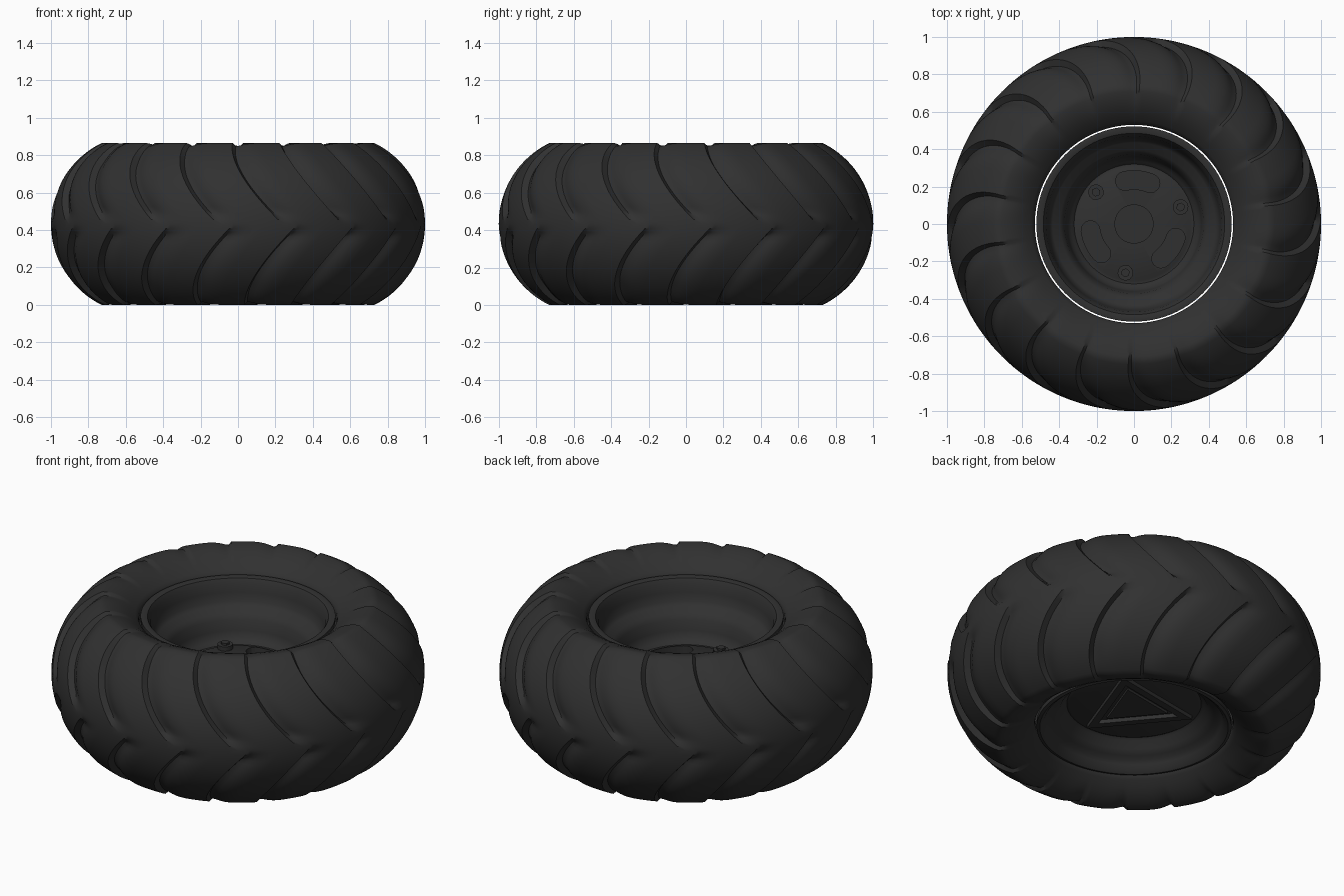
import bpy, bmesh, math
from math import sin, cos, radians, hypot

if "Cube" in bpy.data.objects:
    bpy.data.objects.remove(bpy.data.objects["Cube"])

black = bpy.data.materials.new("black_rubber")
black.diffuse_color = (0.03, 0.03, 0.03, 1)
black.use_nodes = True
black.node_tree.nodes["Principled BSDF"].inputs["Base Color"].default_value = black.diffuse_color

MID, TOP = 0.4325, 0.865          # half width and full width of the tyre
LUGS, COLS = 18, 16               # lugs per row, grid columns per lug


def finish(name, bm, angle=32, smooth=True):
    bmesh.ops.remove_doubles(bm, verts=bm.verts, dist=1e-5)
    bmesh.ops.recalc_face_normals(bm, faces=bm.faces)
    me = bpy.data.meshes.new(name)
    bm.to_mesh(me)
    bm.free()
    ob = bpy.data.objects.new(name, me)
    bpy.context.collection.objects.link(ob)
    me.materials.append(black)
    if smooth:
        bpy.ops.object.select_all(action='DESELECT')
        ob.select_set(True)
        bpy.context.view_layer.objects.active = ob
        bpy.ops.object.shade_smooth_by_angle(angle=radians(angle))
    return ob


def skin(bm, rows, closed):
    """Join rings of points into a surface of revolution."""
    rings = [[bm.verts.new(p) for p in row] for row in rows]
    pairs = list(zip(rings, rings[1:])) + ([(rings[-1], rings[0])] if closed else [])
    for a, b in pairs:
        n = len(a)
        for j in range(n):
            bm.faces.new((a[j], a[(j + 1) % n], b[(j + 1) % n], b[j]))


def prism(name, pts, z0, z1, smooth=False):
    bm = bmesh.new()
    lo = [bm.verts.new((x, y, z0)) for x, y in pts]
    hi = [bm.verts.new((x, y, z1)) for x, y in pts]
    bm.faces.new(lo)
    bm.faces.new(hi)
    n = len(pts)
    for i in range(n):
        bm.faces.new((lo[i], lo[(i + 1) % n], hi[(i + 1) % n], hi[i]))
    return finish(name, bm, smooth=smooth)


def polar(r, deg):
    return (r * cos(radians(deg)), r * sin(radians(deg)))


def smoothstep(a, b, x):
    t = min(1, max(0, (x - a) / (b - a)))
    return t * t * (3 - 2 * t)


# Tyre: round tread arc plus sidewall, with grooves pressed in along a sheared grid
CR, RAD, CREST = 0.519, 0.481, 64
half = []                         # (radius, height above middle, s, groove weight)
for i in range(23):
    s = i / 22
    a = radians(CREST * s)
    w = smoothstep(0.02, 0.14, s) * (1 - 0.45 * smoothstep(0.7, 1, s))
    half.append((CR + RAD * cos(a), RAD * sin(a), s, w))
for r, z, w in [(0.71, 0.431, 0.5), (0.685, 0.427, 0.4), (0.65, 0.415, 0.25), (0.615, 0.398, 0.1),
                (0.58, 0.373, 0), (0.55, 0.347, 0), (0.535, 0.332, 0), (0.530, 0.315, 0), (0.532, 0.27, 0)]:
    half.append((r, z, 1, w))

groove = [1, 0.9, 0.66, 0.42, 0.24, 0.12, 0.05] + [0] * (COLS - 7)
rows = []
for side, part in ((1, half[::-1]), (-1, half[1:])):
    offset = 0 if side > 0 else 4
    for r, z, s, w in part:
        shift = 18 * (1 - s) ** 1.8 + 2 * s * s
        d = hypot(r - CR, z)
        row = []
        for j in range(LUGS * COLS):
            depth = 0.032 * w * groove[(j - offset) % COLS]
            k = 1 - depth / d
            x, y = polar(CR + (r - CR) * k, -113 + shift + j * 360 / (LUGS * COLS))
            row.append((x, y, MID + side * z * k))
        rows.append(row)
bm = bmesh.new()
skin(bm, rows, False)
finish("tyre", bm, 35)

# Wheel: one closed turned body, dished on both faces
profile = [(0, .455), (.10, .455), (.29, .455), (.305, .445), (.32, .445), (.335, .462), (.35, .475),
           (.36, .51), (.372, .57), (.395, .60), (.435, .62), (.452, .64), (.462, .69), (.47, .735),
           (.485, .762), (.505, .768), (.522, .765), (.522, .74), (.50, .70), (.50, .16), (.522, .12),
           (.522, .095), (.505, .09), (.485, .105), (.47, .13), (.455, .15), (.43, .162), (.40, .185),
           (.375, .225), (.36, .235), (.345, .228), (0, .228)]
bm = bmesh.new()
skin(bm, [[(*polar(max(r, 0), j * 360 / 96), z) for j in range(96)] for r, z in profile], False)
wheel = finish("wheel", bm, 38)

# Kidney-shaped recesses in the wheel face
for i, mid in enumerate((85, 205, 325)):
    pts = [polar(0.285, mid - 17 + 34 * k / 10) for k in range(11)]
    cx, cy = polar(0.235, mid + 17)
    pts += [(cx + 0.05 * cos(radians(mid + 17 + 22.5 * k)), cy + 0.05 * sin(radians(mid + 17 + 22.5 * k)))
            for k in range(1, 8)]
    pts += [polar(0.185, mid + 17 - 34 * k / 10) for k in range(11)]
    cx, cy = polar(0.235, mid - 17)
    pts += [(cx + 0.05 * cos(radians(mid + 163 + 22.5 * k)), cy + 0.05 * sin(radians(mid + 163 + 22.5 * k)))
            for k in range(1, 8)]
    pts = [p for n, p in enumerate(pts) if math.dist(p, pts[n - 1]) > 1e-4]
    cut = prism(f"slot_cutter_{i}", pts, 0.41, 0.55)
    cut.hide_render = True
    cut.hide_set(True)
    cut.display_type = 'WIRE'
    mod = wheel.modifiers.new(f"slot_{i}", 'BOOLEAN')
    mod.object = cut
    mod.solver = 'EXACT'

# Hub cap and fasteners on the wheel face
prism("hub_cap", [polar(0.105, k * 10) for k in range(36)], 0.44, 0.47, True)
for i, a in enumerate((20, 140, 260)):
    cx, cy = polar(0.265, a)
    lug = [(cx + 0.042 * cos(radians(a + 30 * k + 15)), cy + 0.042 * sin(radians(a + 30 * k + 15)))
           for k in range(12)]
    prism(f"bolt_pad_{i}", lug, 0.44, 0.48, True)
    nut = [(cx + 0.024 * cos(radians(a + 60 * k)), cy + 0.024 * sin(radians(a + 60 * k))) for k in range(6)]
    prism(f"bolt_{i}", nut, 0.46, 0.492)

# Underside: triangular brace of three bars around an inner plate
corners = [polar(0.33, a) for a in (40, 160, 280)]
inner = [polar(0.25, a) for a in (40, 160, 280)]
for i in range(3):
    j = (i + 1) % 3
    prism(f"brace_bar_{i}", [corners[i], corners[j], inner[j], inner[i]], 0.205, 0.235)
prism("brace_plate", [polar(0.19, a) for a in (40, 160, 280)], 0.213, 0.235)
